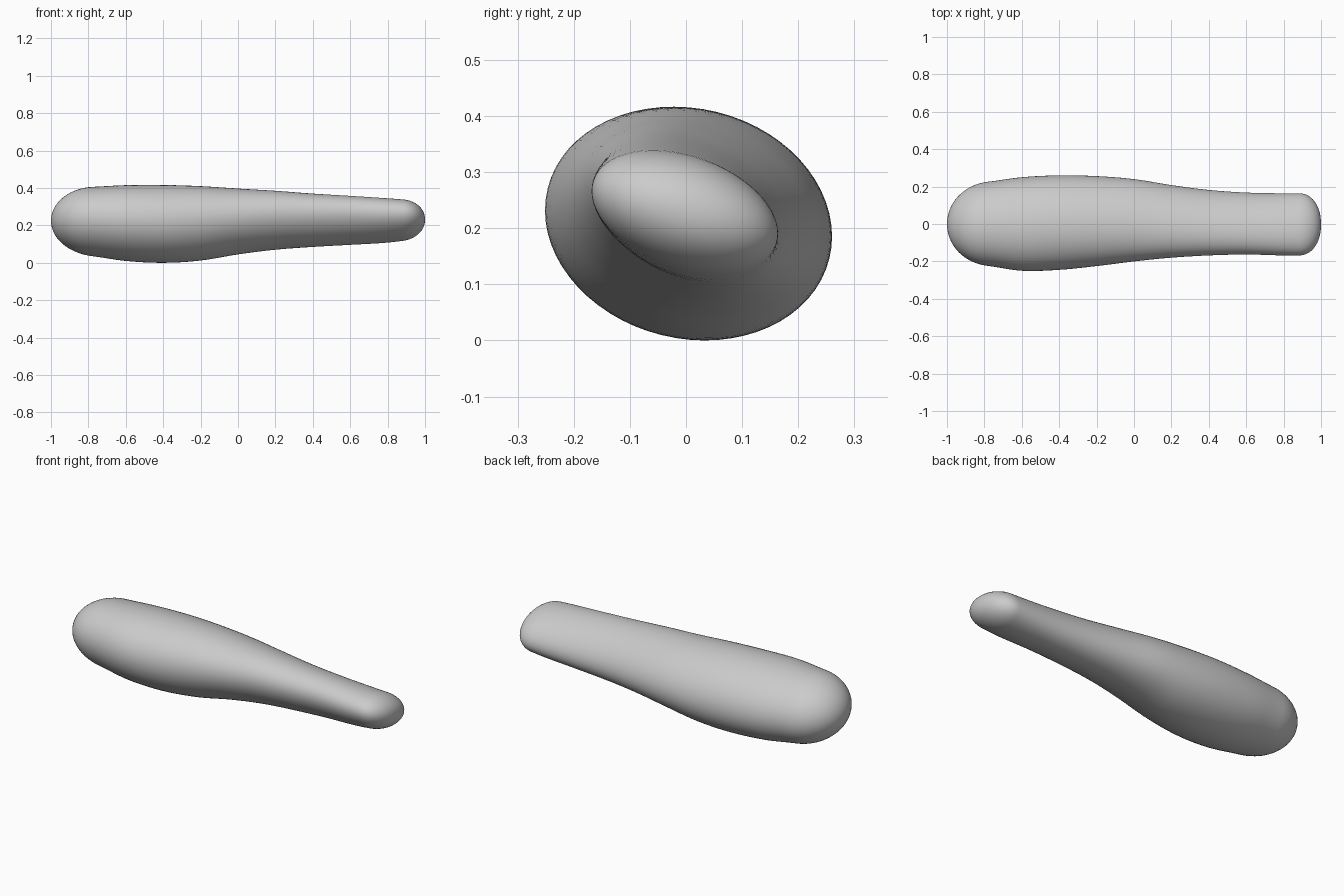
import bpy
import bmesh
import math

cube = bpy.data.objects.get("Cube")
if cube:
    bpy.data.objects.remove(cube, do_unlink=True)

# Body extents (y min, y max, z min, z max, skew in degrees), every 0.2 from x = -1
STATIONS = [
    (-.215, .215, .050, .400, -6),
    (-.222, .224, .038, .405, -6),
    (-.250, .250, .010, .415, -6),
    (-.245, .260, .000, .416, -6),
    (-.225, .256, .012, .410, -8),
    (-.200, .240, .045, .397, -11),
    (-.180, .208, .070, .385, -15),
    (-.168, .182, .085, .370, -18),
    (-.163, .168, .096, .358, -20),
    (-.168, .164, .108, .345, -20),
    (-.168, .165, .130, .332, -20),
]
LEFT_CAP, RIGHT_CAP = -0.78, 0.88
SEGMENTS = 64


def extents(x):
    """Smooth interpolation between the stations."""
    pos = (x + 1) / 0.2
    i = min(max(int(pos), 0), len(STATIONS) - 2)
    t = pos - i
    last = len(STATIONS) - 1
    quad = [STATIONS[min(max(k, 0), last)] for k in range(i - 1, i + 3)]
    return [b + 0.5 * t * (c - a + t * (2 * a - 5 * b + 4 * c - d + t * (3 * (b - c) + d - a)))
            for a, b, c, d in zip(*quad)]


def cap_scale(x):
    """Rounds off both ends."""
    if x < LEFT_CAP:
        u, power = (LEFT_CAP - x) / (LEFT_CAP + 1), 2.0
    elif x > RIGHT_CAP:
        u, power = (x - RIGHT_CAP) / (1 - RIGHT_CAP), 2.15
    else:
        return 1.0
    return max(0.0, 1 - u ** power) ** (1 / power)


def ring(bm, x):
    y0, y1, z0, z1, skew = extents(x)
    s = cap_scale(x)
    verts = []
    for k in range(SEGMENTS):
        t = 2 * math.pi * k / SEGMENTS
        y = (y0 + y1) / 2 + s * (y1 - y0) / 2 * math.cos(t)
        z = (z0 + z1) / 2 + s * (z1 - z0) / 2 * math.sin(t + math.radians(skew))
        verts.append(bm.verts.new((x, y, z)))
    return verts


def pole(bm, x):
    y0, y1, z0, z1, _ = extents(x)
    return bm.verts.new((x, (y0 + y1) / 2, (z0 + z1) / 2))


# Ring positions: closely spaced towards the rounded ends
CAP, BODY = 14, 40
quarter = [math.pi / 2 * k / CAP for k in range(1, CAP)]
xs = [LEFT_CAP - (LEFT_CAP + 1) * math.cos(a) for a in quarter]
xs += [LEFT_CAP + (RIGHT_CAP - LEFT_CAP) * k / BODY for k in range(BODY + 1)]
xs += [RIGHT_CAP + (1 - RIGHT_CAP) * math.sin(a) for a in quarter]

# Tapered limb skin
bm = bmesh.new()
rings = [ring(bm, x) for x in xs]
start, end = pole(bm, -1), pole(bm, 1)
for k in range(SEGMENTS):
    n = (k + 1) % SEGMENTS
    for a, b in zip(rings, rings[1:]):
        bm.faces.new((a[k], a[n], b[n], b[k]))
    bm.faces.new((start, rings[0][n], rings[0][k]))
    bm.faces.new((end, rings[-1][k], rings[-1][n]))
bmesh.ops.recalc_face_normals(bm, faces=bm.faces)
mesh = bpy.data.meshes.new("tapered_limb")
bm.to_mesh(mesh)
bm.free()
mesh.shade_smooth()
limb = bpy.data.objects.new("tapered_limb", mesh)
bpy.context.collection.objects.link(limb)

# Plain grey material
grey = bpy.data.materials.new("light_grey")
grey.use_nodes = True
colour = (0.6, 0.6, 0.6, 1)
grey.diffuse_color = colour
grey.node_tree.nodes["Principled BSDF"].inputs["Base Color"].default_value = colour
mesh.materials.append(grey)
